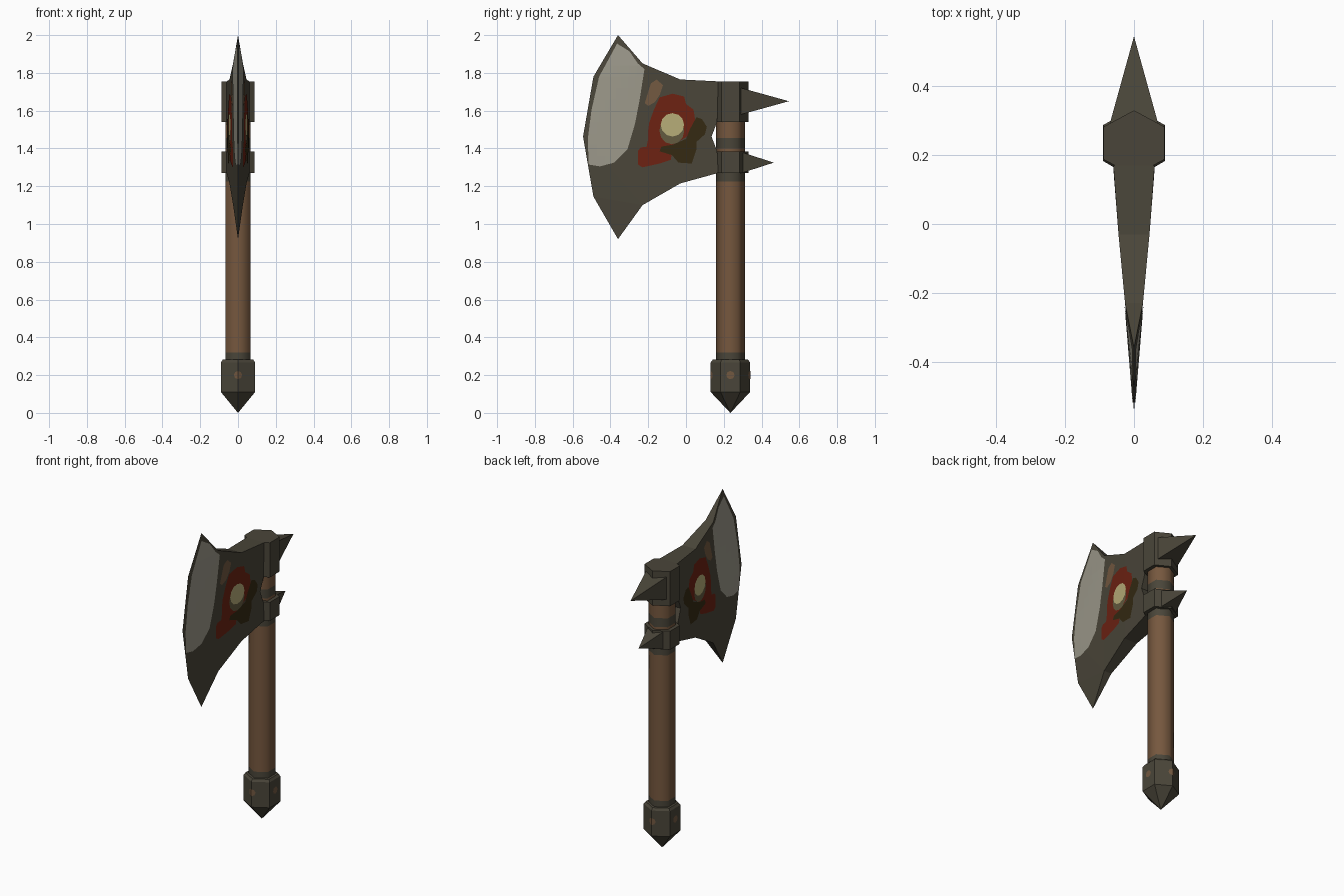
import bpy, bmesh, math
from mathutils import Vector
from mathutils.bvhtree import BVHTree

if "Cube" in bpy.data.objects:
    bpy.data.objects.remove(bpy.data.objects["Cube"])

AXIS = 0.235  # y position of the handle


def mat(name, r, g, b):
    m = bpy.data.materials.new(name)
    m.diffuse_color = (r, g, b, 1)
    m.use_nodes = True
    m.node_tree.nodes["Principled BSDF"].inputs["Base Color"].default_value = m.diffuse_color
    return m


METAL = mat("dark_metal", .068, .060, .041)
WOOD = mat("brown_wood", .180, .096, .048)
STEEL = mat("worn_steel", .33, .315, .255)
RED = mat("dark_red", .150, .016, .006)
BROWN = mat("deep_brown", .034, .022, .006)
CREAM = mat("cream", .468, .413, .185)
OLIVE = mat("olive_grey", .122, .102, .050)
RUST = mat("rust", .170, .098, .051)


def finish(name, bm, *mats, recalc=True):
    if recalc:
        bmesh.ops.recalc_face_normals(bm, faces=bm.faces)
    me = bpy.data.meshes.new(name)
    bm.to_mesh(me)
    ob = bpy.data.objects.new(name, me)
    bpy.context.collection.objects.link(ob)
    for m in mats:
        me.materials.append(m)
    return ob


def hex_stack(name, rings, mats, wide=1.0, caps=True, rule=None):
    """Stack of hexagonal rings (z, radius) around the handle axis, corners towards +-y."""
    bm = bmesh.new()
    loops = []
    for z, r in rings:
        loops.append([bm.verts.new((wide * r * math.sin(i * math.pi / 3),
                                    AXIS + r * math.cos(i * math.pi / 3), z)) for i in range(6)])
    for a, b in zip(loops, loops[1:]):
        for i in range(6):
            j = (i + 1) % 6
            bm.faces.new((a[i], a[j], b[j], b[i]))
    if caps:
        bm.faces.new(loops[0])
        bm.faces.new(loops[-1])
    bmesh.ops.remove_doubles(bm, verts=bm.verts, dist=1e-5)
    if rule:
        for f in bm.faces:
            f.material_index = rule(f.calc_center_median().z)
    return finish(name, bm, *mats)


# Handle: wood with dark stained bands next to the fittings
bands = [(.28, .32), (1.225, 1.27), (1.40, 1.455)]
heights = [.2] + [z for b in bands for z in b] + [1.72]
handle = hex_stack("handle", [(z, .0765) for z in heights], (WOOD, METAL), caps=False,
                   rule=lambda z: int(any(a < z < b for a, b in bands)))
for p in handle.data.polygons:
    p.use_smooth = True

# Pommel with pointed foot, and the two collars
hex_stack("pommel", [(0, .0002), (.11, .104), (.268, .104), (.282, .093)], (METAL,))
hex_stack("upper_collar", [(1.54, .095), (1.755, .095)], (METAL,), wide=1.07)
hex_stack("lower_collar", [(1.27, .095), (1.385, .095)], (METAL,), wide=1.07)

# Back spikes: square pyramids
for name, z, tip, half in (("upper_spike", 1.65, .545, .072), ("lower_spike", 1.325, .465, .058)):
    bm = bmesh.new()
    base = [bm.verts.new((sx * half, .285, z + sz * half))
            for sx, sz in ((-1, -1), (1, -1), (1, 1), (-1, 1))]
    point = bm.verts.new((0, tip, z))
    bm.faces.new(base)
    for i in range(4):
        bm.faces.new((base[i], base[(i + 1) % 4], point))
    finish(name, bm, METAL)

# Blade: outline of (y, z, half thickness), thin at the cutting edge
top = [(.17, 1.755, .060), (-.03, 1.765, .045), (-.23, 1.85, .026)]
edge = [(-.36, 2.0, 0), (-.49, 1.78, 0), (-.545, 1.463, 0), (-.49, 1.145, 0), (-.36, .92, 0)]
bottom = [(-.23, 1.10, .026), (-.03, 1.215, .045), (.17, 1.27, .060)]
notch = [(.165, 1.385, .060), (.135, 1.463, .058), (.165, 1.54, .060)]
outline = top + edge + bottom + notch
panels = [(0, 1, 9, 10, 11, 12, 13), (1, 2, 8, 9), (2, 3, 4), (2, 4, 5), (2, 5, 8), (5, 6, 8), (6, 7, 8)]
bm = bmesh.new()
sides = [[bm.verts.new((s * t, y, z)) for y, z, t in outline] for s in (1, -1)]
for vs in sides:
    for p in panels:
        bm.faces.new([vs[i] for i in p])
for i in range(len(outline)):
    j = (i + 1) % len(outline)
    if outline[i][2] + outline[j][2] > 0:
        quad = [sides[0][i], sides[0][j], sides[1][j], sides[1][i]]
        bm.faces.new(quad)
bmesh.ops.remove_doubles(bm, verts=bm.verts, dist=1e-5)
bmesh.ops.triangulate(bm, faces=[f for f in bm.faces if len(f.verts) > 4])
blade_tree = BVHTree.FromBMesh(bm)
finish("blade", bm, METAL)


def blade_paint(name, pts, m, lift):
    """Thin painted patch draped on both sides of the blade."""
    bm = bmesh.new()
    for s in (1, -1):
        part = bmesh.new()
        part.faces.new([part.verts.new((0, y, z)) for y, z in pts])
        bmesh.ops.triangulate(part, faces=part.faces[:])
        cuts = [((0, -.55 + k * .04, 0), (0, 1, 0)) for k in range(18)]
        cuts += [((0, 0, 1.3 + k * .06), (0, 0, 1)) for k in range(12)]
        for co, no in cuts:
            bmesh.ops.bisect_plane(part, geom=part.verts[:] + part.edges[:] + part.faces[:],
                                   plane_co=co, plane_no=no)
        for v in part.verts:
            hit = blade_tree.ray_cast(Vector((s, v.co.y, v.co.z)), Vector((-s, 0, 0)))[0]
            v.co.x = (hit.x if hit else 0) + s * lift
        part.normal_update()
        for f in part.faces:
            if f.normal.x * s < 0:
                f.normal_flip()
        me = bpy.data.meshes.new("tmp")
        part.to_mesh(me)
        bm.from_mesh(me)
        bpy.data.meshes.remove(me)
        part.free()
    finish(name, bm, m, recalc=False)


def oval(y, z, ry, rz, n=12):
    return [(y + ry * math.cos(2 * math.pi * i / n), z + rz * math.sin(2 * math.pi * i / n))
            for i in range(n)]


# Bare steel near the cutting edge
blade_paint("steel_edge", [(-.365, 1.955), (-.30, 1.915), (-.255, 1.85), (-.22, 1.82), (-.245, 1.66),
            (-.27, 1.53), (-.31, 1.395), (-.38, 1.325), (-.455, 1.305), (-.515, 1.315),
            (-.52, 1.45), (-.50, 1.605), (-.46, 1.78)], STEEL, .002)
# Painted emblem: brown and red splashes with a cream eye
blade_paint("brown_splash", [(.055, 1.565), (.085, 1.555), (.11, 1.515), (.10, 1.475), (.05, 1.43),
            (.055, 1.395), (.03, 1.32), (-.04, 1.325), (-.075, 1.365), (-.14, 1.385),
            (-.13, 1.41), (-.07, 1.42), (0, 1.45), (.02, 1.50)], BROWN, .003)
blade_paint("red_splash", [(-.14, 1.67), (-.07, 1.69), (-.01, 1.675), (0, 1.635), (.04, 1.605),
            (.055, 1.51), (0, 1.46), (-.07, 1.42), (-.095, 1.415), (-.075, 1.385), (-.08, 1.34),
            (-.14, 1.32), (-.20, 1.325), (-.23, 1.30), (-.255, 1.315), (-.255, 1.385), (-.24, 1.405),
            (-.20, 1.41), (-.175, 1.45), (-.20, 1.50), (-.195, 1.535), (-.16, 1.555), (-.17, 1.605)],
            RED, .002)
blade_paint("eye_rim", oval(-.075, 1.495, .066, .073), OLIVE, .004)
blade_paint("eye", oval(-.072, 1.525, .062, .062), CREAM, .005)
blade_paint("rust_patch", [(-.185, 1.745), (-.155, 1.765), (-.122, 1.735), (-.138, 1.685),
            (-.165, 1.645), (-.20, 1.625), (-.218, 1.64), (-.20, 1.70)], RUST, .002)

# Rust dots on the pommel: flat on the sides, folded over the front and back corners
bm = bmesh.new()
for s in (1, -1):
    ring = oval(0, .2, .022, .022, 8)
    bm.faces.new([bm.verts.new((s * .092, AXIS + a * s, z)) for a, z in ring])
    for h in (1, -1):
        half = [(a, z) for a, z in ring if a * h > -1e-5]
        half.sort(key=lambda q: math.atan2(q[1] - .2, abs(q[0])))
        f = bm.faces.new([bm.verts.new((a, AXIS + s * (.106 - abs(a) * math.tan(math.pi / 6)), z))
                          for a, z in half])
        f.normal_update()
        if f.normal.y * s < 0:
            f.normal_flip()
finish("pommel_dots", bm, RUST, recalc=False)
